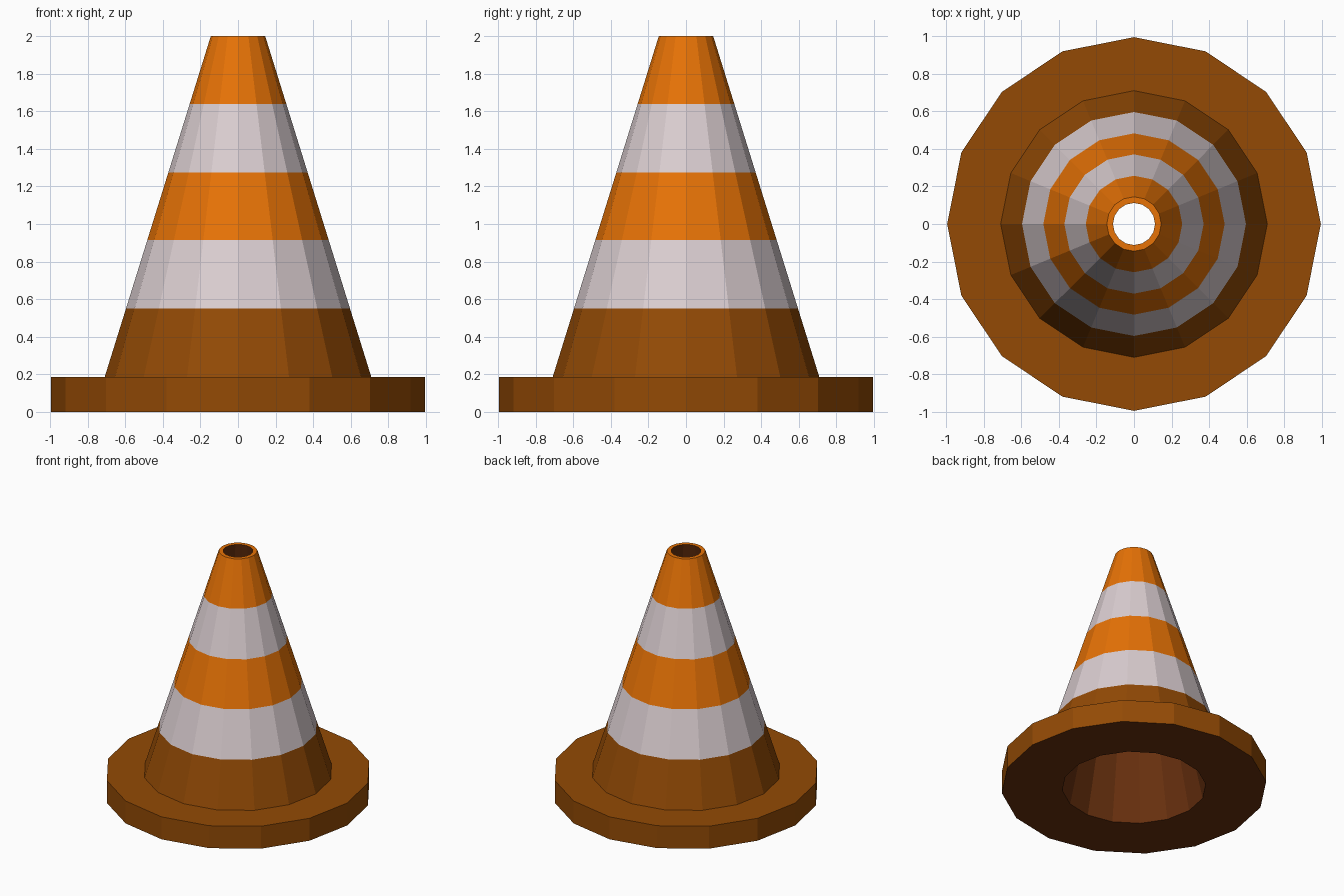
import bpy, bmesh, math

if "Cube" in bpy.data.objects:
    bpy.data.objects.remove(bpy.data.objects["Cube"])

SIDES = 16

def material(name, rgb):
    # sRGB 0-255 to linear diffuse colour
    lin = [(c / 255 / 12.92) if c < 10.3 else ((c / 255 + 0.055) / 1.055) ** 2.4 for c in rgb]
    m = bpy.data.materials.new(name)
    m.diffuse_color = (*lin, 1.0)
    m.use_nodes = True
    m.node_tree.nodes["Principled BSDF"].inputs["Base Color"].default_value = m.diffuse_color
    return m

BROWN, ORANGE, WHITE, DARK = 0, 1, 2, 3
mats = [material("brown_orange", (147, 74, 5)),
        material("bright_orange", (234, 116, 6)),
        material("off_white", (219, 206, 209)),
        material("dark_underside", (104, 48, 14))]

# Closed profile of the hollow cone: (radius, z, colour of the band up to the next point)
def cone_radius(z):
    return 0.71 + (0.145 - 0.71) * (z - 0.185) / (2.0 - 0.185)

profile = [(0.995, 0.0, BROWN), (0.995, 0.185, BROWN)]             # foot plate
for z, colour in [(0.185, BROWN), (0.55, WHITE), (0.915, ORANGE),  # striped body
                  (1.275, WHITE), (1.64, ORANGE), (2.0, ORANGE)]:
    profile.append((cone_radius(z), z, colour))
profile += [(0.112, 2.0, DARK), (0.54, 0.0, DARK)]                 # inner wall and underside

# Revolve the profile around z
bm = bmesh.new()
rings = []
for r, z, _ in profile:
    rings.append([bm.verts.new((r * math.cos(a), r * math.sin(a), z))
                  for a in (2 * math.pi * i / SIDES for i in range(SIDES))])
for k, (_, _, colour) in enumerate(profile):
    lower, upper = rings[k], rings[(k + 1) % len(rings)]
    for i in range(SIDES):
        j = (i + 1) % SIDES
        f = bm.faces.new((lower[i], lower[j], upper[j], upper[i]))
        f.material_index = colour
bmesh.ops.recalc_face_normals(bm, faces=bm.faces)

mesh = bpy.data.meshes.new("traffic_cone")
bm.to_mesh(mesh)
bm.free()
for m in mats:
    mesh.materials.append(m)
bpy.context.collection.objects.link(bpy.data.objects.new("traffic_cone", mesh))
